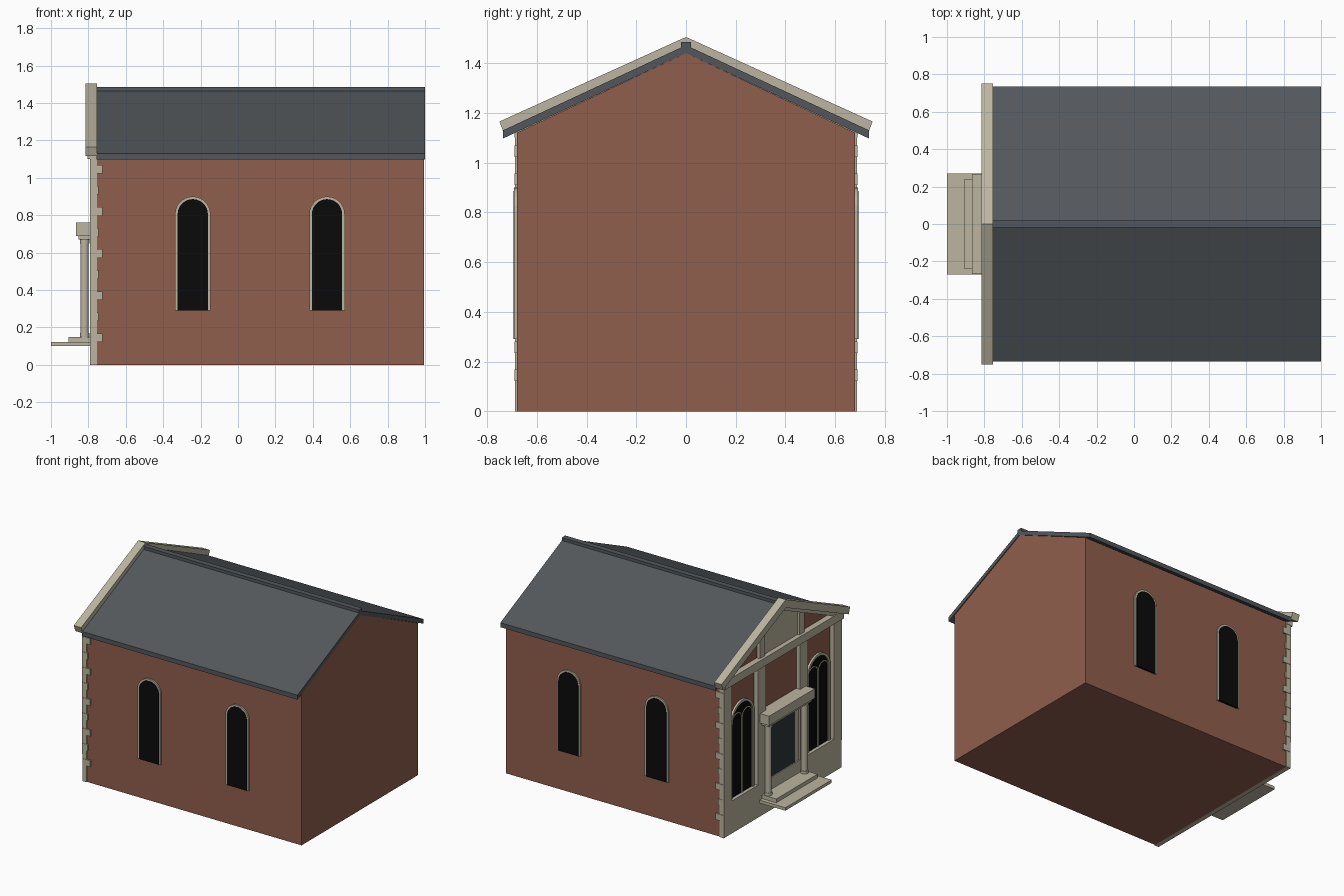
import bpy, bmesh, math

if "Cube" in bpy.data.objects:
    bpy.data.objects.remove(bpy.data.objects["Cube"])


def material(name, rgb):
    m = bpy.data.materials.new(name)
    m.use_nodes = True
    m.diffuse_color = (*rgb, 1)
    m.node_tree.nodes["Principled BSDF"].inputs["Base Color"].default_value = (*rgb, 1)
    return m


BRICK = material("red brick", (0.28, 0.112, 0.073))
STONE = material("pale stone", (0.5, 0.46, 0.35))
SLATE = material("slate roof", (0.086, 0.096, 0.106))
GLASS = material("black glass", (0.003, 0.003, 0.003))
DOOR = material("dark door", (0.028, 0.036, 0.042))


def prism(name, outline, axis, start, end, mat):
    """Extrude a 2D outline (horizontal, height) along x or y."""
    bm = bmesh.new()

    def place(p, d):
        return (d, p[0], p[1]) if axis == "x" else (p[0], d, p[1])

    rings = [[bm.verts.new(place(p, d)) for p in outline] for d in (start, end)]
    n = len(outline)
    bm.faces.new(rings[0])
    bm.faces.new(rings[1])
    for i in range(n):
        j = (i + 1) % n
        bm.faces.new((rings[0][i], rings[0][j], rings[1][j], rings[1][i]))
    bmesh.ops.recalc_face_normals(bm, faces=bm.faces)
    mesh = bpy.data.meshes.new(name)
    bm.to_mesh(mesh)
    bm.free()
    mesh.materials.append(mat)
    obj = bpy.data.objects.new(name, mesh)
    bpy.context.collection.objects.link(obj)
    return obj


def box(name, x, y, z, mat):
    rect = [(y[0], z[0]), (y[1], z[0]), (y[1], z[1]), (y[0], z[1])]
    return prism(name, rect, "x", x[0], x[1], mat)


def arch(center, half, bottom, top, steps=14):
    """Round-headed opening outline."""
    pts = [(center - half, bottom), (center + half, bottom)]
    for i in range(steps + 1):
        a = math.pi * i / steps
        pts.append((center + half * math.cos(a), top - half + half * math.sin(a)))
    return pts


def arch_ring(center, half, bottom, top, width):
    """Open-bottomed band following an arched opening."""
    outer = arch(center, half, bottom, top)[1:]
    inner = arch(center, half - width, bottom, top - width)[1:]
    outer.append((center - half, bottom))
    inner.append((center - half + width, bottom))
    return outer + inner[::-1]


def chevron(half, eave, apex, low_half, low_eave, low_apex):
    return [(-half, eave), (0, apex), (half, eave),
            (low_half, low_eave), (0, low_apex), (-low_half, low_eave)]


# Brick body with gable ends
gable = [(-0.68, 0), (0.68, 0), (0.68, 1.12), (0, 1.44), (-0.68, 1.12)]
prism("brick_body", gable, "x", -0.76, 0.995, BRICK)

# Roof and ridge
prism("roof", chevron(0.735, 1.13, 1.472, 0.735, 1.097, 1.44), "x", -0.756, 1.0, SLATE)
ridge = [(-0.02, 1.463), (0.02, 1.463), (0.02, 1.485), (-0.02, 1.485)]
prism("ridge_cap", ridge, "x", -0.756, 1.0, SLATE)

# Raking stone coping and pediment
prism("gable_coping", chevron(0.75, 1.165, 1.505, 0.732, 1.117, 1.445),
      "x", -0.815, -0.755, STONE)
prism("inner_raking_band", chevron(0.7, 1.14, 1.455, 0.64, 1.13, 1.42),
      "x", -0.795, -0.755, STONE)
box("pediment_cornice", (-0.805, -0.755), (-0.69, 0.69), (1.1, 1.16), STONE)
panel = [(-0.22, 1.15), (0.22, 1.15), (0.22, 1.33), (0, 1.43), (-0.22, 1.33)]
prism("pediment_panel", panel, "x", -0.77, -0.755, STONE)

# Facade plinth and pilasters
box("plinth", (-0.79, -0.755), (-0.687, 0.687), (0, 0.24), STONE)
for side, label in ((1, "left"), (-1, "right")):
    for part, inner, outer, top in (("corner", 0.595, 0.687, 1.13), ("inner", 0.2, 0.29, 1.13)):
        box(f"{part}_pilaster_{label}", (-0.792, -0.755),
            sorted((side * inner, side * outer)), (0.2, top), STONE)
    box(f"pediment_strut_{label}", (-0.785, -0.755),
        sorted((side * 0.2, side * 0.26)), (1.15, 1.32), STONE)

    # Facade windows with tracery
    c = side * 0.443
    prism(f"facade_window_glass_{label}", arch(c, 0.12, 0.24, 0.91), "x", -0.765, -0.755, GLASS)
    prism(f"facade_window_trim_{label}", arch_ring(c, 0.137, 0.24, 0.925, 0.018),
          "x", -0.775, -0.755, STONE)
    for k in (-1, 1):
        prism(f"lancet_tracery_{label}", arch_ring(c + k * 0.059, 0.059, 0.24, 0.85, 0.006),
              "x", -0.769, -0.76, STONE)

# Quoins wrapping onto the side walls
for side in (-1, 1):
    for i in range(9):
        z = 0.145 + i * 0.1125
        reach = -0.725 if i % 2 == 0 else -0.745
        box("quoin", (-0.785, reach), sorted((side * 0.66, side * 0.69)),
            (z - 0.023, z + 0.023), STONE)

# Side windows
for side in (-1, 1):
    for x in (-0.242, 0.476):
        prism("side_window_trim", arch_ring(x, 0.095, 0.29, 0.9, 0.015),
              "y", side * 0.67, side * 0.691, STONE)
        prism("side_window_glass", arch(x, 0.081, 0.29, 0.886),
              "y", side * 0.67, side * 0.694, GLASS)

# Doorway
box("door_surround", (-0.78, -0.755), (-0.2, 0.2), (0.14, 0.69), STONE)
box("door", (-0.784, -0.77), (-0.15, 0.15), (0.15, 0.66), DOOR)

# Porch steps and lintel
box("landing", (-1.0, -0.78), (-0.27, 0.27), (0.1, 0.122), STONE)
box("upper_step", (-0.905, -0.78), (-0.24, 0.24), (0.12, 0.15), STONE)
box("lintel", (-0.865, -0.76), (-0.267, 0.267), (0.69, 0.76), STONE)
box("lintel_underband", (-0.852, -0.76), (-0.25, 0.25), (0.67, 0.692), STONE)

# Porch columns
for side in (-1, 1):
    for radius, z0, z1 in ((0.022, 0.15, 0.68), (0.026, 0.15, 0.17), (0.026, 0.65, 0.672)):
        bpy.ops.mesh.primitive_cylinder_add(
            vertices=20, radius=radius, depth=z1 - z0,
            location=(-0.82, side * 0.21, (z0 + z1) / 2))
        col = bpy.context.object
        col.name = "porch_column"
        col.data.materials.append(STONE)
        bpy.ops.object.shade_smooth_by_angle()
